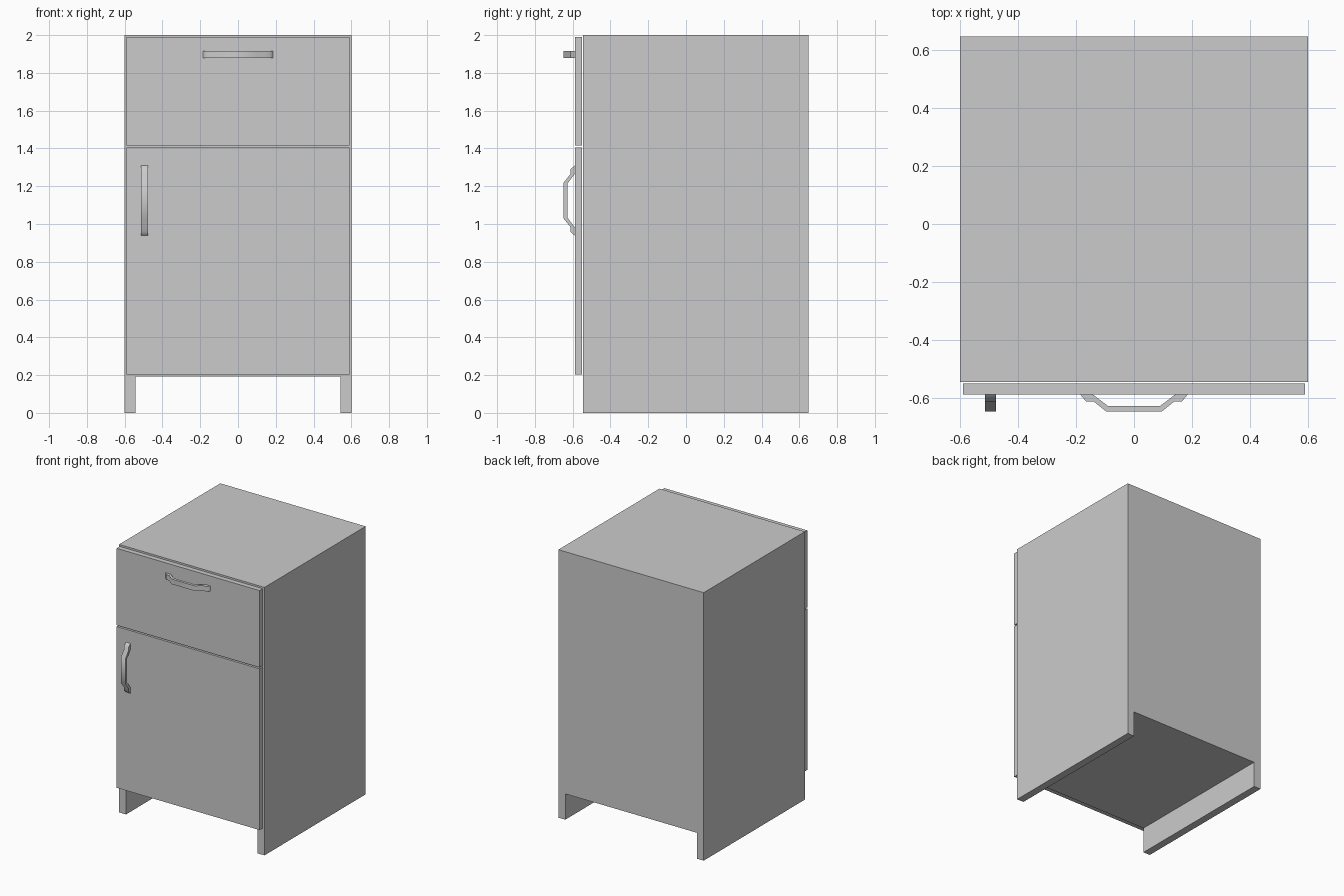
import bpy, bmesh
from mathutils import Matrix

if "Cube" in bpy.data.objects:
    bpy.data.objects.remove(bpy.data.objects["Cube"])

FRONT, BACK = -0.545, 0.648      # carcass depth range
W, T, BASE = 0.6, 0.057, 0.193   # half width, panel thickness, underside height


def box(name, x, y, z):
    """Axis-aligned box from (min, max) ranges."""
    bm = bmesh.new()
    size = [r[1] - r[0] for r in (x, y, z)]
    mid = [(r[0] + r[1]) / 2 for r in (x, y, z)]
    bmesh.ops.create_cube(bm, size=1, matrix=Matrix.Translation(mid) @ Matrix.Diagonal((*size, 1)))
    return finish(name, bm)


def finish(name, bm):
    bmesh.ops.recalc_face_normals(bm, faces=bm.faces)
    mesh = bpy.data.meshes.new(name)
    bm.to_mesh(mesh)
    bm.free()
    obj = bpy.data.objects.new(name, mesh)
    bpy.context.collection.objects.link(obj)
    return obj


def handle(name, location, upright=False):
    """Bent bar pull: a mirrored profile in x/y extruded along z."""
    outer = [(0.186, -0.588), (0.166, -0.612), (0.14, -0.612), (0.095, -0.648)]
    inner = [(0.09, -0.628), (0.143, -0.588)]
    mirror = lambda pts: [(-x, y) for x, y in reversed(pts)]
    bm = bmesh.new()
    # left and right halves, joined in strips so the bar stays a clean quad loop
    out_pts = outer + mirror(outer)
    in_pts = inner[::-1] + mirror(inner[::-1])
    face = bm.faces.new([bm.verts.new((x, y, -0.019)) for x, y in out_pts + in_pts[::-1]])
    ext = bmesh.ops.extrude_face_region(bm, geom=[face])
    verts = [g for g in ext["geom"] if isinstance(g, bmesh.types.BMVert)]
    bmesh.ops.translate(bm, verts=verts, vec=(0, 0, 0.038))
    if upright:
        bm.transform(Matrix.Rotation(1.5707963, 4, 'Y'))
    bm.transform(Matrix.Translation(location))
    obj = finish(name, bm)
    bpy.context.view_layer.objects.active = obj
    obj.select_set(True)
    bpy.ops.object.shade_smooth_by_angle(angle=1.0)
    obj.select_set(False)
    return obj


# Carcass: side panels run to the floor and form the feet
for name, s in (("left_side", -1), ("right_side", 1)):
    box(name, sorted((s * W, s * (W - T))), (FRONT, BACK), (0, 2))
inside = (-W + T, W - T)
box("top_panel", inside, (FRONT, BACK), (2 - T, 2))
box("bottom_panel", inside, (FRONT, BACK), (BASE, BASE + T))
box("back_panel", inside, (BACK - T, BACK), (BASE + T, 2 - T))
box("divider_shelf", inside, (FRONT, BACK - T), (1.382, 1.438))

# Overlay fronts, set slightly off the carcass
box("door", (-0.59, 0.59), (-0.588, -0.551), (0.203, 1.406))
box("drawer_front", (-0.59, 0.59), (-0.588, -0.551), (1.416, 1.99))

# Pulls
handle("drawer_handle", (0, 0, 1.897))
handle("door_handle", (-0.495, 0, 1.124), upright=True)
